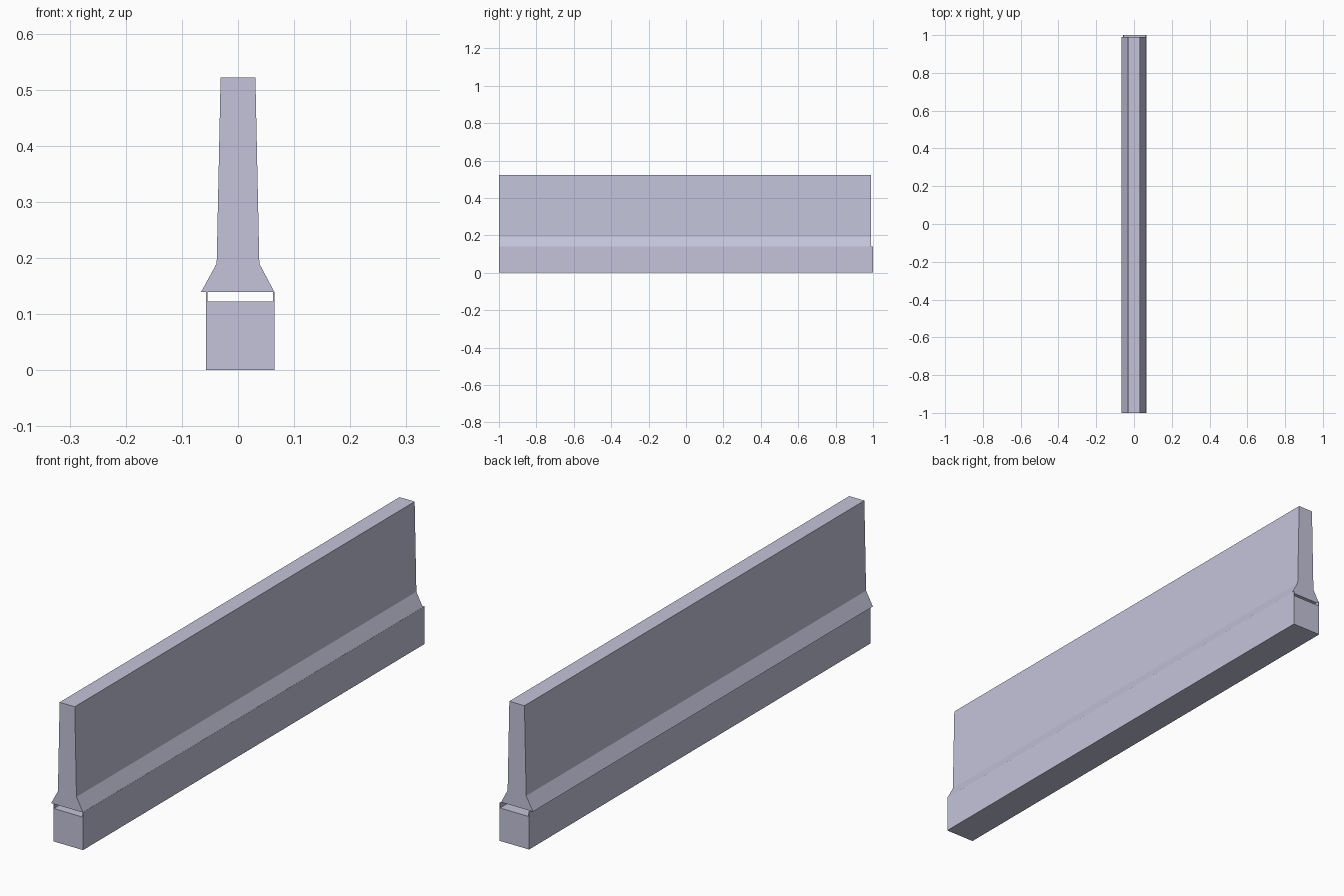
import bpy
import bmesh

cube = bpy.data.objects.get("Cube")
if cube:
    bpy.data.objects.remove(cube, do_unlink=True)

# Single pale concrete colour
concrete = bpy.data.materials.new("pale_lavender_grey")
concrete.use_nodes = True
colour = (0.55, 0.55, 0.70, 1.0)
concrete.diffuse_color = colour
concrete.node_tree.nodes["Principled BSDF"].inputs["Base Color"].default_value = colour


def extrude_profile(name, profile, y_front, y_back):
    """Extrude a closed front (x, z) outline along y."""
    bm = bmesh.new()
    face = bm.faces.new([bm.verts.new((x, y_front, z)) for x, z in profile])
    result = bmesh.ops.extrude_face_region(bm, geom=[face], use_keep_orig=True)
    moved = [v for v in result["geom"] if isinstance(v, bmesh.types.BMVert)]
    bmesh.ops.translate(bm, verts=moved, vec=(0, y_back - y_front, 0))
    bmesh.ops.recalc_face_normals(bm, faces=bm.faces)
    mesh = bpy.data.meshes.new(name)
    bm.to_mesh(mesh)
    bm.free()
    mesh.materials.append(concrete)
    obj = bpy.data.objects.new(name, mesh)
    bpy.context.collection.objects.link(obj)
    return obj


# Foundation block with thin raised lips that leave a slot under the wall
left, right, lip = -0.057, 0.065, 0.003
floor, rim = 0.122, 0.14
extrude_profile("foundation", [
    (left, 0), (right, 0), (right, rim), (right - lip, rim),
    (right - lip, floor), (left + lip, floor), (left + lip, rim), (left, rim),
], -1.0, 1.0)

# Tapered barrier wall with a flared foot
extrude_profile("barrier_wall", [
    (-0.066, 0.139), (0.065, 0.139), (0.038, 0.19),
    (0.031, 0.522), (-0.031, 0.522), (-0.038, 0.19),
], -1.0, 0.99)
